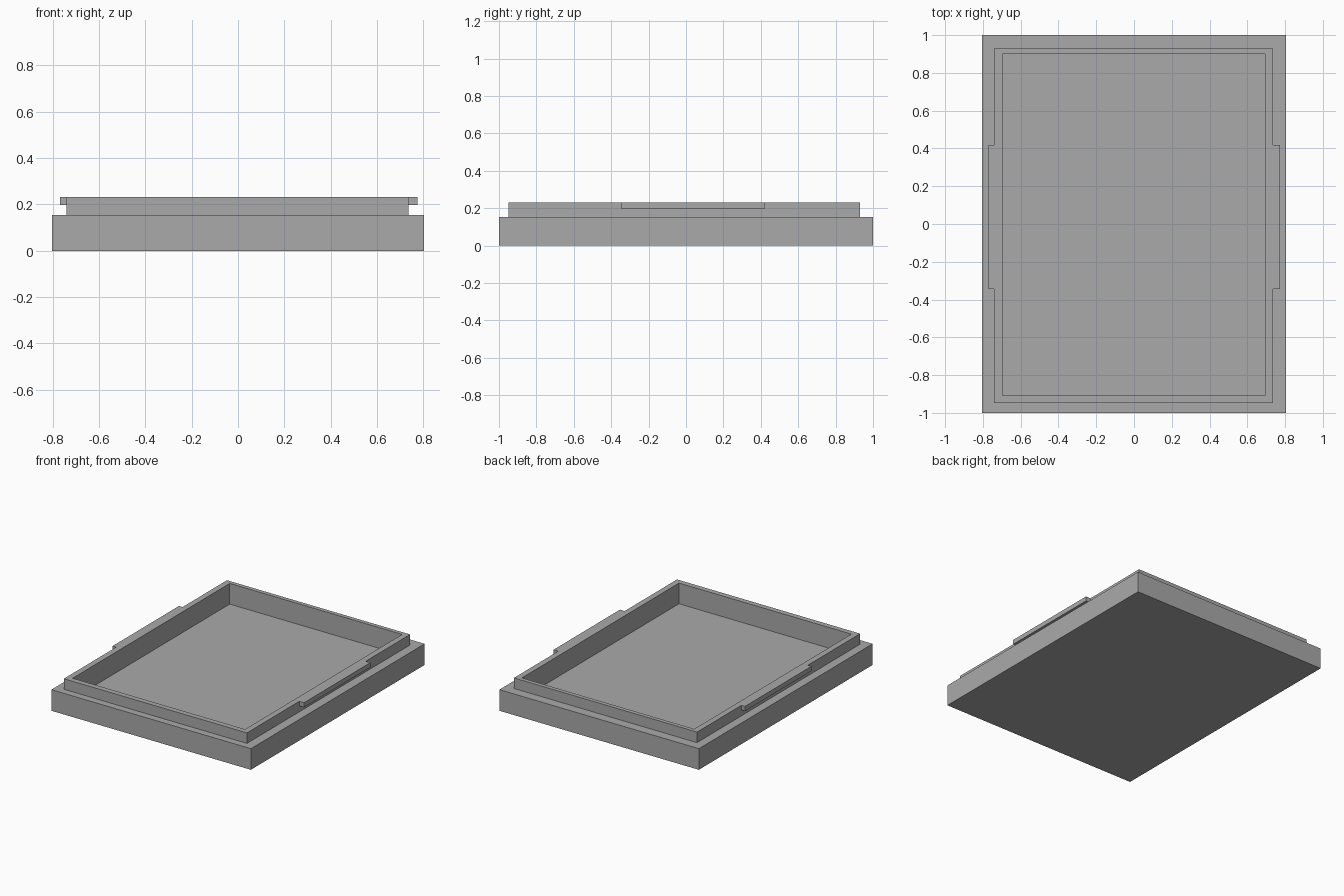
import bpy, bmesh

cube = bpy.data.objects.get("Cube")
if cube:
    bpy.data.objects.remove(cube, do_unlink=True)

# Plain grey finish
grey = bpy.data.materials.new("plain_grey")
grey.use_nodes = True
colour = (0.4, 0.4, 0.4, 1)
grey.diffuse_color = colour
grey.node_tree.nodes["Principled BSDF"].inputs["Base Color"].default_value = colour


def loft(name, rings):
    """Closed solid through rectangular rings (x0, x1, y0, y1, z)."""
    bm = bmesh.new()
    loops = [[bm.verts.new(p) for p in ((x0, y0, z), (x1, y0, z), (x1, y1, z), (x0, y1, z))]
             for x0, x1, y0, y1, z in rings]
    for a, b in zip(loops, loops[1:]):
        for i in range(4):
            j = (i + 1) % 4
            bm.faces.new((a[i], a[j], b[j], b[i]))
    bm.faces.new(loops[0][::-1])
    bm.faces.new(loops[-1])
    mesh = bpy.data.meshes.new(name)
    bm.to_mesh(mesh)
    bm.free()
    mesh.materials.append(grey)
    obj = bpy.data.objects.new(name, mesh)
    bpy.context.collection.objects.link(obj)
    return obj


floor_z, ledge_z, rim_z = 0.08, 0.154, 0.231
base = (-0.804, 0.804, -1, 1)
lip = (-0.74, 0.736, -0.948, 0.93)
cavity = (-0.697, 0.693, -0.909, 0.9)

# Hollow tray: outer base, stepped ledge, raised lip and recessed floor
loft("tray", [(*base, 0), (*base, ledge_z), (*lip, ledge_z), (*lip, rim_z),
              (*cavity, rim_z), (*cavity, floor_z)])

# Snap tabs overhanging the ledge on both long sides
for name, x0, x1 in (("right_tab", -0.769, lip[0]), ("left_tab", lip[1], 0.774)):
    tab = (x0, x1, -0.345, 0.419)
    loft(name, [(*tab, 0.197), (*tab, rim_z)])
